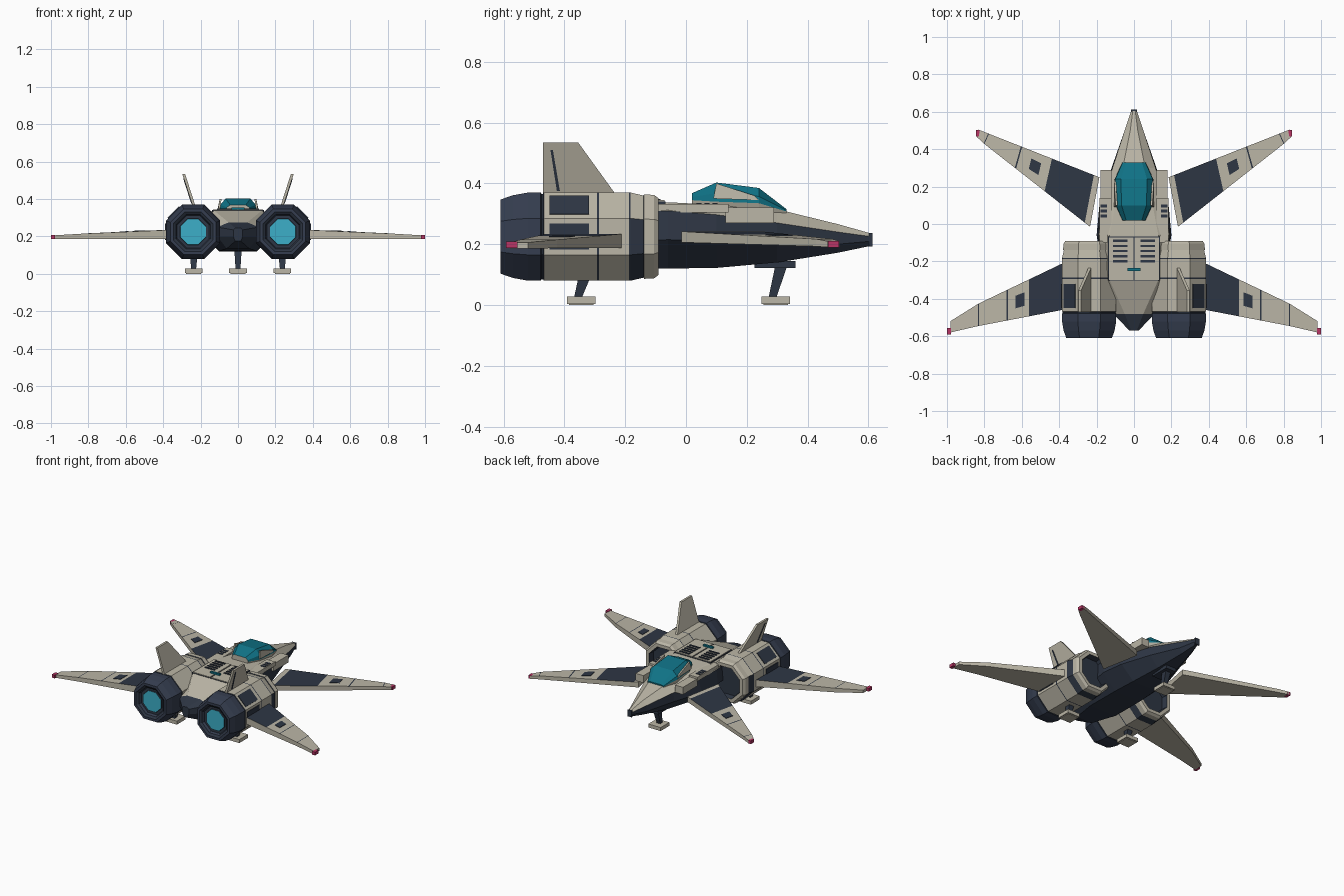
import bpy, bmesh, math
from mathutils import Vector

if "Cube" in bpy.data.objects:
    bpy.data.objects.remove(bpy.data.objects["Cube"])

COLOURS = {
    "hull_tan": (0.50, 0.47, 0.385),
    "navy": (0.027, 0.037, 0.058),
    "slate_blue": (0.036, 0.048, 0.08),
    "canopy_teal": (0.005, 0.17, 0.24),
    "glow_cyan": (0.045, 0.43, 0.58),
    "tip_red": (0.48, 0.035, 0.13),
}
MATS = []
for key, rgb in COLOURS.items():
    m = bpy.data.materials.new(key)
    m.diffuse_color = (*rgb, 1)
    m.use_nodes = True
    m.node_tree.nodes["Principled BSDF"].inputs["Base Color"].default_value = m.diffuse_color
    MATS.append(m)
TAN, NAVY, SLATE, TEAL, CYAN, RED = range(6)


def finish(name, bm, mirror=False):
    bmesh.ops.recalc_face_normals(bm, faces=bm.faces)
    mesh = bpy.data.meshes.new(name)
    bm.to_mesh(mesh)
    bm.free()
    for m in MATS:
        mesh.materials.append(m)
    ob = bpy.data.objects.new(name, mesh)
    bpy.context.collection.objects.link(ob)
    if mirror:
        ob.modifiers.new("mirror", 'MIRROR').merge_threshold = 0.00001
    return ob


def loft(name, rings, colour, caps=(NAVY, NAVY), mirror=False):
    """Skin closed rings; colour(segment, side) gives each face its colour."""
    bm = bmesh.new()
    vs = [[bm.verts.new(p) for p in r] for r in rings]
    n = len(rings[0])
    for i in range(len(vs) - 1):
        for j in range(n):
            k = (j + 1) % n
            f = bm.faces.new((vs[i][j], vs[i][k], vs[i + 1][k], vs[i + 1][j]))
            f.material_index = colour(i, j)
    for ring, c in zip((vs[0], vs[-1]), caps):
        bm.faces.new(ring).material_index = c
    return finish(name, bm, mirror)


def slab(name, pts, offset, c, mirror=False):
    """Flat polygon given thickness along an offset vector."""
    o = Vector(offset)
    return loft(name, [[Vector(p) for p in pts], [Vector(p) + o for p in pts]],
                lambda i, j: c, (c, c), mirror)


def box(name, x, y, z, c, mirror=False):
    pts = [(x[0], y[0], z[0]), (x[1], y[0], z[0]), (x[1], y[1], z[0]), (x[0], y[1], z[0])]
    return slab(name, pts, (0, 0, z[1] - z[0]), c, mirror)


# Fuselage: y, then half width and height of top, shoulder, side, belly
SECTIONS = [
    (0.61, .006, .235, .014, .225, .014, .21, .006, .195),
    (0.50, .020, .266, .050, .240, .050, .20, .025, .172),
    (0.30, .060, .315, .115, .270, .120, .21, .060, .140),
    (0.10, .100, .330, .170, .297, .185, .21, .090, .122),
    (-.06, .130, .338, .190, .310, .200, .215, .100, .120),
    (-.30, .130, .340, .160, .300, .160, .20, .100, .122),
    (-.48, .050, .275, .110, .250, .110, .20, .060, .135),
    (-.57, .015, .245, .025, .235, .025, .20, .015, .175),
]
rings = []
for y, *v in SECTIONS:
    half = [(v[i], y, v[i + 1]) for i in range(0, 8, 2)]
    rings.append(half + [(-x, yy, z) for x, yy, z in reversed(half)])
loft("fuselage", rings, lambda i, j: TAN if j in (0, 6, 7) and i < 6 else NAVY)
box("nose_cap", (-.016, .016), (.602, .613), (.193, .237), NAVY)

# Shoulder fairings beside the cockpit
box("shoulder_block", (.12, .18), (.13, .29), (.27, .32), TAN, True)
box("shoulder_rail", (.12, .185), (-.10, .14), (.305, .333), TAN, True)
for k in range(3):
    y = .035 + k * .026
    box("shoulder_vent", (.145, .18), (y, y + .016), (.331, .336), NAVY, True)

# Canopy with a tan sill
rings = []
for y, w, lo, hi in ((.02, .06, .345, .368), (.10, .095, .340, .403),
                     (.24, .10, .335, .385), (.33, .06, .308, .316)):
    half = [(w * .7, y, hi), (w, y, lo + .45 * (hi - lo)),
            (w * 1.03, y, lo), (w * .9, y, lo - .035)]
    rings.append(half + [(-x, yy, z) for x, yy, z in reversed(half)])
loft("canopy", rings, lambda i, j: TAN if j in (2, 3, 4) else TEAL, (TAN, TEAL))
slab("canopy_side_frame", [(.096, .09, .35), (.096, .24, .345), (.096, .225, .36), (.088, .10, .40)],
     (.010, 0, 0), TAN, True)

# Back deck panels, vents and light strip
box("deck_seam", (-.138, .138), (-.303, -.067), (.325, .341), NAVY)
box("deck_panel", (.004, .134), (-.299, -.071), (.330, .345), TAN, True)
for k in range(5):
    y = -.205 + k * .027
    box("deck_vent", (.035, .112), (y, y + .013), (.344, .349), NAVY, True)
box("deck_light", (-.036, .036), (-.25, -.235), (.343, .356), TEAL)

# Engines: y, apothem, colour of the segment that follows
EX, EZ = .24, .225
ENGINE = [
    (-.590, .064, CYAN), (-.590, .068, NAVY), (-.583, .070, NAVY), (-.583, .086, SLATE),
    (-.600, .092, NAVY), (-.610, .106, SLATE), (-.610, .122, SLATE), (-.570, .136, SLATE),
    (-.520, .145, SLATE), (-.478, .145, NAVY), (-.476, .141, NAVY), (-.470, .141, NAVY),
    (-.468, .145, TAN), (-.293, .145, NAVY), (-.287, .145, TAN), (-.187, .145, NAVY),
    (-.182, .145, -1), (-.140, .135, NAVY), (-.138, .139, TAN), (-.105, .137, TAN),
    (-.090, .126, TAN), (-.090, .104, NAVY), (-.130, .098, NAVY)]


def octagon(y, a):
    r = a / math.cos(math.pi / 8)
    return [(EX + r * math.cos(math.radians(22.5 + 45 * j)), y,
             EZ + r * math.sin(math.radians(22.5 + 45 * j))) for j in range(8)]


def engine_colour(i, j):
    c = ENGINE[i][2]
    if c < 0:  # tapered band: tan above, navy on sides and below
        return TAN if j in (0, 1, 2) else NAVY
    return c


loft("engine", [octagon(y, a) for y, a, c in ENGINE], engine_colour, (CYAN, NAVY), True)

# Engine access plates on the outer side and outer upper face
for deg in (0, 45):
    a = math.radians(deg)
    n, t = Vector((math.cos(a), 0, math.sin(a))), Vector((-math.sin(a), 0, math.cos(a)))
    c = Vector((EX, 0, EZ)) + n * .144
    pts = [c + t * s + Vector((0, y, 0)) for s, y in
           ((-.043, -.45), (.043, -.45), (.043, -.32), (-.043, -.32))]
    slab("engine_plate", pts, n * .005, NAVY, True)


# Wings: stations of (front xy, rear xy, mid height, half thickness)
def wing(name, stations, cuts, plate):
    def at(u, s):
        i = min(int(u), len(stations) - 2)
        a, b, f = stations[i], stations[i + 1], u - i
        front, rear = (Vector(a[k]).lerp(Vector(b[k]), f) for k in (0, 1))
        p = front.lerp(rear, s)
        return p.x, p.y, a[2] + (b[2] - a[2]) * f, a[3] + (b[3] - a[3]) * f

    rings = []
    for u, c in cuts:
        (x0, y0, z, h), (x1, y1, _, _) = at(u, 0), at(u, 1)
        rings.append([(x0, y0, z + h), (x1, y1, z + h), (x1, y1, z - h), (x0, y0, z - h)])
    loft(name, rings, lambda i, j: cuts[i][1] if j == 0 else TAN, (TAN, TAN), True)
    (u0, u1), (s0, s1) = plate
    pts = [at(u, s) for u, s in ((u0, s0), (u1, s0), (u1, s1), (u0, s1))]
    slab(name + "_plate", [(x, y, z + h - .001) for x, y, z, h in pts], (0, 0, .004), NAVY, True)


wing("rear_wing",
     [((.36, -.20), (.36, -.455), .211, .024), ((.83, -.425), (.83, -.545), .201, .014),
      ((.982, -.52), (.982, -.58), .196, .010)],
     [(0, NAVY), (.43, TAN), (.67, NAVY), (.682, TAN), (1, NAVY), (1.03, TAN), (2, TAN)],
     ((.48, .58), (.3, .68)))
wing("front_wing",
     [((.185, .25), (.235, -.015), .224, .018), ((.775, .482), (.80, .428), .205, .012),
      ((.832, .505), (.84, .465), .200, .010)],
     [(0, TAN), (.05, NAVY), (.43, TAN), (.70, NAVY), (.712, TAN), (1, NAVY), (1.08, TAN), (2, TAN)],
     ((.51, .60), (.28, .68)))
box("rear_wing_tip", (.978, 1.0), (-.592, -.555), (.187, .209), RED, True)
box("front_wing_tip", (.825, .845), (.468, .503), (.189, .211), RED, True)

# Tail fins leaning outward, each with a dark slot
slab("tail_fin", [(.225, -.47, .355), (.225, -.225, .355), (.283, -.355, .535), (.283, -.47, .535)],
     (.015, 0, 0), TAN, True)
slab("fin_slot", [(.246, -.425, .375), (.246, -.415, .375), (.289, -.438, .51), (.289, -.446, .51)],
     (.004, 0, 0), NAVY, True)


# Landing gear: foot, leaning strut and mounting plate
def gear(name, x, y, top, lean, mirror):
    box(name + "_foot", (x - .047, x + .047), (y - .047, y + .047), (.004, .028), TAN, mirror)
    box(name + "_sole", (x - .04, x + .04), (y - .04, y + .04), (0, .006), TAN, mirror)
    rings = [[(x + a * r, yy + b * r, z) for a, b in ((-1, -1), (1, -1), (1, 1), (-1, 1))]
             for yy, z, r in ((y - .01, .026, .013), (y - .01 + lean, top, .02))]
    loft(name + "_strut", rings, lambda i, j: NAVY, mirror=mirror)


gear("nose_gear", 0, .295, .135, .03, False)
box("nose_gear_plate", (-.04, .04), (.225, .36), (.122, .145), NAVY)
gear("main_gear", .237, -.345, .095, .022, True)
